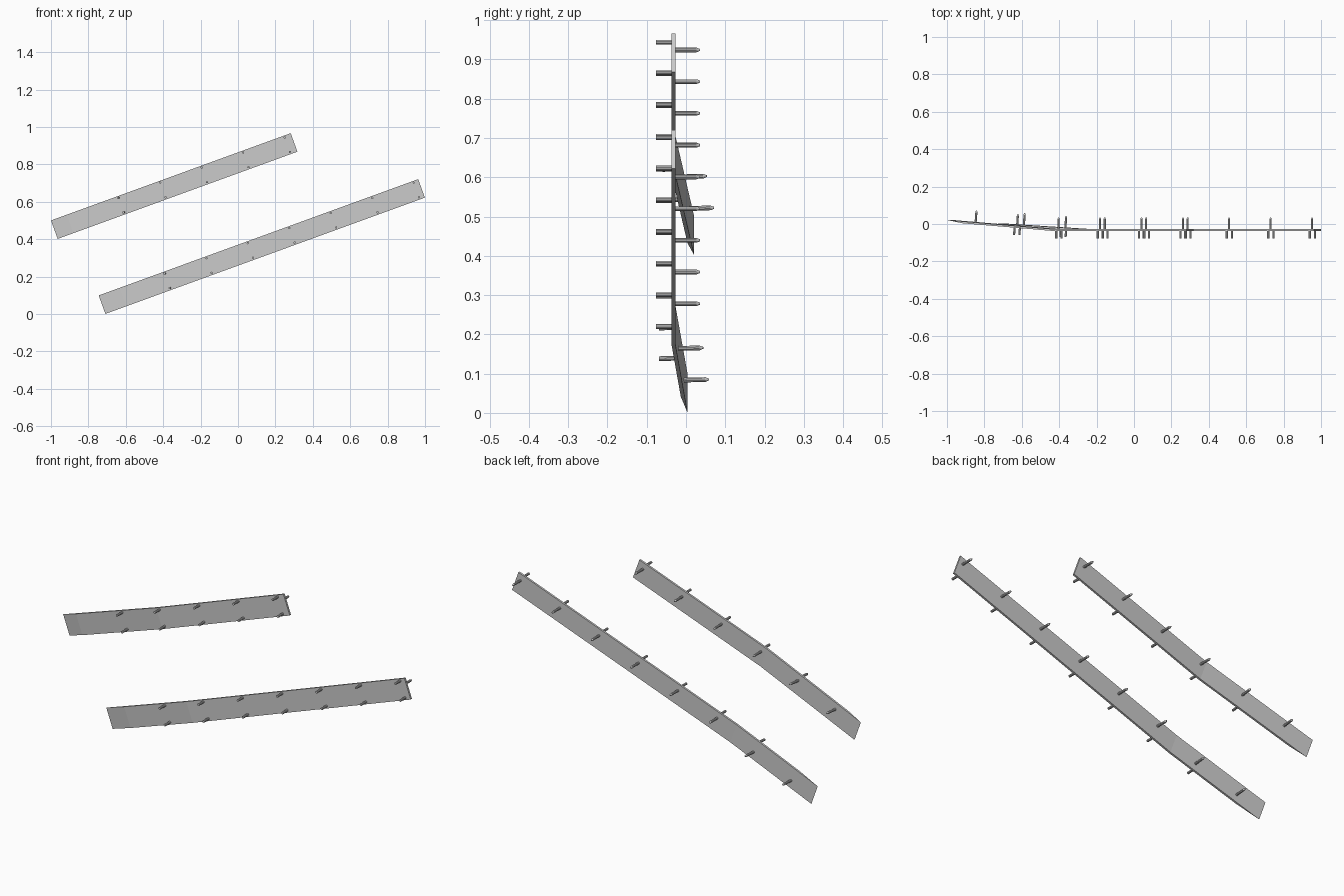
import bpy, bmesh
from mathutils import Vector, Matrix
from math import radians, cos, sin

if "Cube" in bpy.data.objects:
    bpy.data.objects.remove(bpy.data.objects["Cube"])

TILT = radians(20)
U = Vector((cos(TILT), 0, sin(TILT)))      # along the plank
V = Vector((sin(TILT), 0, -cos(TILT)))     # across the plank, downwards
Y = Vector((0, 1, 0))
WIDTH, THICK, BACK = 0.105, 0.010, -0.027


def finish(bm, name):
    bmesh.ops.recalc_face_normals(bm, faces=bm.faces)
    mesh = bpy.data.meshes.new(name)
    bm.to_mesh(mesh)
    bm.free()
    obj = bpy.data.objects.new(name, mesh)
    bpy.context.collection.objects.link(obj)
    return obj


def add_peg(bm, base, axis, length, radius, tip):
    """Round peg starting at base; a positive tip adds a tapered point."""
    rot = axis.to_track_quat('Z', 'Y').to_matrix().to_4x4()

    def section(start, end, r1, r2):
        place = Matrix.Translation(base + axis * (start + end) / 2) @ rot
        bmesh.ops.create_cone(bm, cap_ends=True, segments=10, radius1=r1,
                              radius2=r2, depth=end - start, matrix=place)
    section(0, length - tip, radius, radius)
    if tip:
        section(length - tip, length, radius, radius * 0.4)


def build_plank(name, origin, length, bend, tip_y, wedge, front_start, pairs, back_low):
    origin = Vector(origin)
    slope = (tip_y - BACK) / bend

    def back_y(s):
        return BACK + max(0, bend - s) * slope

    def point(s, v, y):
        return origin + U * s + V * v + Y * y

    # Plank: side profile with chisel end, extruded across the width
    profile = [(0, tip_y), (bend, BACK), (length, BACK), (length, BACK - THICK),
               (bend, BACK - THICK), (wedge, back_y(wedge) - THICK)]
    bm = bmesh.new()
    face = bm.faces.new([bm.verts.new(point(s, 0, y)) for s, y in profile])
    ext = bmesh.ops.extrude_face_region(bm, geom=[face])
    bmesh.ops.translate(bm, vec=V * WIDTH,
                        verts=[g for g in ext['geom'] if isinstance(g, bmesh.types.BMVert)])
    finish(bm, name + "_plank")

    def normal(s):
        return (Y + U * (slope if s < bend else 0)).normalized()

    # Blunt front pegs, in pairs along both edges
    bm = bmesh.new()
    for i in range(pairs):
        s = front_start + 0.236 * i
        for v in (0.010, WIDTH - 0.012):
            n = normal(s)
            add_peg(bm, point(s, v, back_y(s)) - n * 0.003, -n, 0.047, 0.006, 0)
    finish(bm, name + "_front_pegs")

    # Pointed back pegs, one row
    bm = bmesh.new()
    for i in range(pairs + 1):
        s = front_start - 0.231 + 0.236 * i
        n = normal(s)
        v = 0.068 if i < back_low else 0.033
        add_peg(bm, point(s, v, back_y(s)) - n * 0.005, n, 0.068, 0.006, 0.009)
    finish(bm, name + "_back_pegs")


build_plank("upper", (-1.0, 0, 0.50), 1.364, 0.60, 0.021, 0.09, 0.382, 5, 0)
build_plank("lower", (-0.745, 0, 0.099), 1.818, 0.51, 0.004, 0.12, 0.373, 7, 2)
